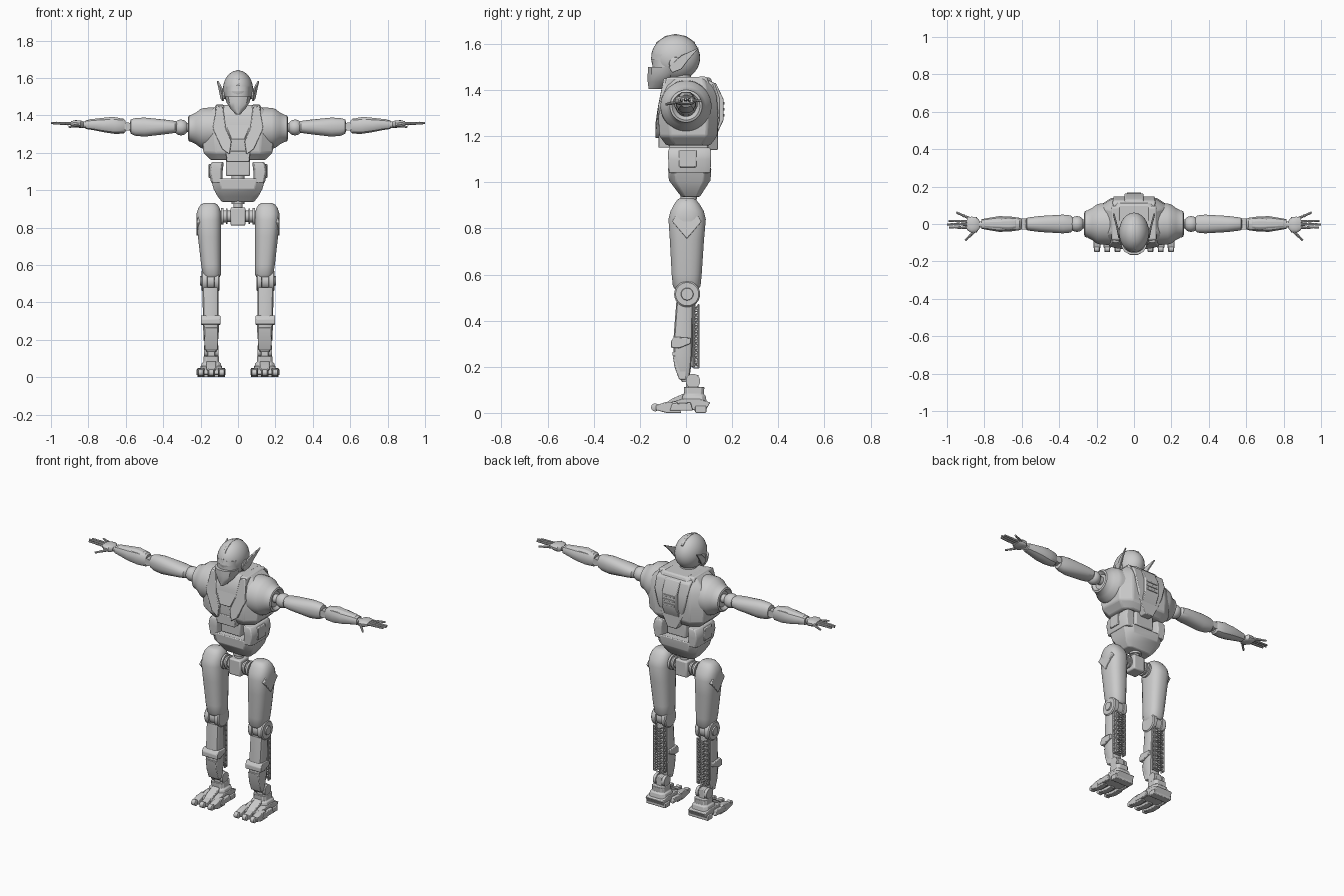
import bpy, bmesh, math
from mathutils import Vector

AX = {'x': (1, 2, 0), 'y': (0, 2, 1), 'z': (0, 1, 2)}


def finish(name, bm, mirror=False, bevel=0.0, warp=None):
    if warp:
        for v in bm.verts:
            v.co = Vector(warp(*v.co))
    bmesh.ops.recalc_face_normals(bm, faces=bm.faces)
    me = bpy.data.meshes.new(name)
    bm.to_mesh(me)
    bm.free()
    ob = bpy.data.objects.new(name, me)
    bpy.context.collection.objects.link(ob)
    if bevel:
        b = ob.modifiers.new("bevel", 'BEVEL')
        b.width, b.segments, b.limit_method = bevel, 2, 'ANGLE'
    if mirror:
        ob.modifiers.new("mirror", 'MIRROR').use_mirror_merge = False
    return ob


def put(axis, a, b, t):
    v = [0, 0, 0]
    for i, c in zip(AX[axis], (a, b, t)):
        v[i] = c
    return v


def skin(bm, rings):
    rings = [[bm.verts.new(p) for p in r] for r in rings]
    n = len(rings[0])
    for r, s in zip(rings, rings[1:]):
        for i in range(n):
            bm.faces.new((r[i], r[(i + 1) % n], s[(i + 1) % n], s[i]))
    bm.faces.new(rings[0])
    bm.faces.new(rings[-1])


def loft(name, axis, secs, n=24, p=2.0, **kw):
    """Superellipse sections (t, centre a, centre b, radius a, radius b) along an axis."""
    ang = [(i + .5) * math.tau / n for i in range(n)]
    f = lambda c: math.copysign(abs(c) ** (2 / p), c)
    k = max(f(math.cos(a)) for a in ang)
    bm = bmesh.new()
    skin(bm, [[put(axis, ca + ra * f(math.cos(a)) / k, cb + rb * f(math.sin(a)) / k, t)
               for a in ang] for t, ca, cb, ra, rb in secs])
    return finish(name, bm, **kw)


def lathe(name, axis, a, b, prof, n=32, **kw):
    return loft(name, axis, [(t, a, b, r, r) for t, r in prof], n, **kw)


def prism(name, axis, prof, lo, hi, bevel=.004, **kw):
    bm = bmesh.new()
    skin(bm, [[put(axis, a, b, t) for a, b in prof] for t in (lo, hi)])
    return finish(name, bm, bevel=bevel, **kw)


def box(name, x0, x1, y0, y1, z0, z1, **kw):
    return prism(name, 'z', [(x0, y0), (x1, y0), (x1, y1), (x0, y1)], z0, z1, **kw)


def rods(name, segs, n=8, **kw):
    """Tapered rods (start, end, r1, r2) gathered in one mesh."""
    bm = bmesh.new()
    for p, q, r1, r2 in segs:
        p, q = Vector(p), Vector(q)
        rot = (q - p).to_track_quat('Z', 'Y')
        circ = [rot @ Vector((math.cos(i * math.tau / n), math.sin(i * math.tau / n), 0)) for i in range(n)]
        skin(bm, [[p + c * r1 for c in circ], [q + c * r2 for c in circ]])
    return finish(name, bm, **kw)


def ball(name, c, r, **kw):
    bm = bmesh.new()
    bmesh.ops.create_uvsphere(bm, u_segments=32, v_segments=20, radius=1)
    for v in bm.verts:
        v.co = Vector([c[i] + v.co[i] * r[i] for i in range(3)])
    return finish(name, bm, **kw)


# Head: helmet, brow, visor, pointed face mask, swept ear fins
ball("helmet", (0, -.045, 1.54), (.08, .106, .1))
prism("helmet_crest", 'x', [(-.15, 1.56), (-.128, 1.607), (-.09, 1.634), (-.045, 1.643), (0, 1.634),
                            (.04, 1.607), (.03, 1.56)], -.008, .008, bevel=.002)
loft("brow", 'z', [(1.53, 0, -.075, .066, .078), (1.555, 0, -.07, .07, .078)], 20, 2.3)
loft("visor", 'z', [(1.495, 0, -.08, .064, .066), (1.53, 0, -.08, .066, .066)], 20, 2.3)
loft("face_mask", 'z', [(1.405, 0, -.132, .012, .03), (1.435, 0, -.118, .04, .048),
                        (1.47, 0, -.102, .062, .064), (1.50, 0, -.1, .068, .064)], 12, 2.2)
prism("ear_fin", 'x', [(-.075, 1.50), (-.06, 1.475), (-.02, 1.49), (.01, 1.53), (.058, 1.585), (-.02, 1.55)],
      .074, .084, mirror=True, bevel=.002, warp=lambda x, y, z: (x + max(0, y + .06) * .26, y, z))
lathe("ear_disc", 'x', -.045, 1.515, [(.06, .03), (.083, .027), (.086, .02)], mirror=True)
lathe("neck", 'z', 0, -.025, [(1.40, .055), (1.44, .048), (1.50, .045)])

# Torso: faceted shell with raised chest and back plates
loft("chest", 'z', [(1.16, 0, .01, .145, .095), (1.20, 0, .01, .185, .125), (1.28, 0, .01, .19, .13),
                    (1.37, 0, .012, .185, .122), (1.415, 0, .012, .155, .11), (1.455, 0, .015, .115, .09)], 8, 4, bevel=.008)
slope = lambda x, y, z: (x, y + max(0, z - 1.27) * .2, z)
prism("chest_band", 'y', [(.115, 1.45), (.135, 1.33), (.085, 1.22), (.045, 1.19), (.035, 1.26), (.065, 1.33), (.08, 1.445)],
      -.133, -.08, mirror=True, warp=slope)
prism("chest_centre", 'y', [(-.07, 1.36), (.07, 1.36), (.035, 1.27), (-.035, 1.27)], -.128, -.08, warp=slope)
prism("collar_side", 'x', [(-.1, 1.40), (-.085, 1.455), (.09, 1.458), (.11, 1.40)], .075, .12, mirror=True, bevel=.008)
prism("belly_plate", 'y', [(-.065, 1.21), (.065, 1.21), (.06, 1.15), (-.06, 1.15)], -.12, -.06)
prism("back_pack", 'x', [(.09, 1.445), (.125, 1.43), (.148, 1.36), (.148, 1.27), (.12, 1.19), (.09, 1.18)], -.115, .115, bevel=.01,
      warp=lambda x, y, z: (x * (1 - max(0, 1.34 - z) * 3), y, z))
prism("back_spine", 'x', [(.1, 1.435), (.13, 1.43), (.163, 1.36), (.163, 1.27), (.135, 1.21), (.1, 1.2)], -.05, .05)
for i in range(3):
    box("back_vent", -.038, .038, .14, .168, 1.285 + i * .026, 1.297 + i * .026, bevel=.002)
prism("lower_back", 'y', [(-.08, 1.24), (.08, 1.24), (.03, 1.14), (-.03, 1.14)], .08, .138)

# Arms
lathe("shoulder_bell", 'x', 0, 1.33, [(.12, .112), (.18, .11), (.2, .104), (.225, .085), (.25, .072), (.262, .07),
                                      (.266, .06), (.25, .045)], mirror=True)
lathe("shoulder_axle", 'x', 0, 1.335, [(.23, .025), (.3, .025)], mirror=True)
ball("shoulder_ball", (.305, 0, 1.335), (.041, .042, .042), mirror=True)
loft("upper_arm", 'x', [(.325, 0, 1.338, .03, .028), (.338, 0, 1.338, .046, .032), (.38, 0, 1.338, .05, .038),
                        (.5, 0, 1.337, .043, .051), (.55, 0, 1.338, .037, .047), (.573, 0, 1.34, .033, .038),
                        (.577, 0, 1.34, .022, .025)], 20, 2.3, mirror=True)
lathe("elbow_axle", 'x', 0, 1.34, [(.56, .02), (.62, .02)], 16, mirror=True)
rods("elbow_pin", [((.591, -.03, 1.34), (.591, .03, 1.34), .022, .022)], 20, mirror=True)
loft("forearm", 'x', [(.602, 0, 1.342, .028, .03), (.612, 0, 1.342, .033, .04), (.66, 0, 1.344, .04, .043),
                      (.72, 0, 1.347, .042, .037), (.78, 0, 1.35, .032, .028), (.815, 0, 1.35, .026, .023)], 12, 2.6, mirror=True)
loft("forearm_guard", 'x', [(.63, 0, 1.365, .025, .02), (.67, 0, 1.37, .03, .022), (.8, 0, 1.362, .02, .016)],
     8, 3, mirror=True, bevel=.003)
lathe("wrist", 'x', -.003, 1.35, [(.8, .017), (.85, .017)], 16, mirror=True)
loft("palm", 'x', [(.827, -.003, 1.352, .022, .014), (.842, -.004, 1.353, .042, .02), (.87, -.004, 1.355, .043, .019),
                   (.893, 0, 1.356, .032, .012)], 16, 2.8, mirror=True)
fingers = []
for a, b in [((.88, -.02, 1.356), (.99, -.018, 1.357)), ((.885, -.002, 1.357), (1.0, -.002, 1.36)),
             ((.885, .014, 1.357), (.992, .017, 1.358)), ((.875, .028, 1.355), (.95, .062, 1.353)),
             ((.85, -.036, 1.348), (.902, -.088, 1.338))]:
    a, b = Vector(a), Vector(b)
    for s, e, r in ((0, .38, .0085), (.41, .7, .0075), (.73, 1, .0065)):
        fingers.append((a.lerp(b, s), a.lerp(b, e), r, r * .8))
    fingers.append((a, a.lerp(b, .97), .004, .004))
rods("fingers", fingers, mirror=True)

# Waist: cradle with two uprights around a centre block
box("waist_block", -.065, .065, -.072, .095, 1.075, 1.19, bevel=.008)
lathe("waist_post", 'z', 0, .01, [(1.0, .035), (1.1, .035)])
loft("waist_cradle", 'z', [(.937, 0, .02, .085, .04), (.965, 0, .018, .108, .06), (1.005, 0, .016, .13, .09),
                           (1.062, 0, .016, .146, .094)], 8, 4.5, bevel=.005)
loft("waist_upright", 'z', [(1.04, .113, .016, .031, .09), (1.1, .119, .016, .037, .093), (1.135, .114, .016, .036, .093),
                            (1.15, .108, .016, .03, .088)], 8, 5, mirror=True, bevel=.004)
box("waist_side_panel", .14, .157, -.03, .045, 1.065, 1.14, mirror=True)

# Hip joint
lathe("hip_swivel", 'z', 0, .012, [(.89, .025), (.925, .025), (.925, .035), (.96, .035)])
box("hip_block", -.04, .04, -.035, .05, .81, .908, bevel=.008)
lathe("hip_axle", 'x', .005, .86, [(.03, .03), (.055, .03), (.055, .042), (.065, .042), (.065, .032), (.078, .032),
                                   (.078, .044), (.09, .044), (.09, .03), (.12, .03)], mirror=True)

# Legs
loft("thigh", 'z', [(.535, .14, .003, .042, .05), (.55, .14, .003, .049, .06), (.6, .144, .003, .053, .065),
                    (.75, .152, .004, .062, .074), (.84, .156, .005, .066, .081), (.875, .156, .005, .065, .072),
                    (.905, .155, .004, .057, .055), (.925, .154, .003, .042, .04), (.932, .153, .002, .025, .025)], 20, 2.5, mirror=True)
prism("thigh_plate", 'x', [(-.06, .83), (0, .925), (.068, .83), (.004, .755)], .19, .222, mirror=True,
      warp=lambda x, y, z: (x - max(0, z - .83) * .22, y, z))
lathe("knee_hub", 'x', .005, .515, [(.098, .03), (.098, .05), (.104, .056), (.125, .056), (.127, .048), (.163, .048),
                                    (.165, .056), (.19, .056), (.196, .05), (.196, .027), (.203, .025)], mirror=True)
loft("shin", 'z', [(.135, .143, -.004, .026, .014), (.16, .143, -.008, .033, .024), (.2, .143, -.012, .037, .034),
                   (.25, .144, -.014, .042, .041), (.34, .146, -.012, .042, .041), (.48, .147, -.005, .043, .037)],
     12, 4, mirror=True)
prism("shin_band", 'x', [(-.066, .283), (-.066, .31), (-.052, .33), (.02, .325), (.02, .3), (-.03, .28)],
      .094, .199, mirror=True)
prism("shin_lower_guard", 'x', [(-.06, .265), (-.05, .2), (-.03, .145), (.0, .145), (.01, .26)], .108, .178, mirror=True)
# Lattice frame behind each shin
truss, bays, z0, dz = [], 9, .195, .0305
for y in (.032, .054):
    for x in (.113, .18):
        truss.append(((x, y, z0), (x, y, z0 + bays * dz), .0045, .0045))
for i in range(bays):
    a, b = z0 + i * dz, z0 + (i + 1) * dz
    for p, q in (((.113, .032), (.113, .054)), ((.18, .032), (.18, .054)), ((.113, .054), (.18, .054))):
        truss += [((*p, a), (*q, b), .003, .003), ((*p, b), (*q, a), .003, .003), ((*p, a), (*q, a), .003, .003)]
rods("shin_lattice", truss, 6, mirror=True)
box("lattice_back_core", .125, .168, .02, .042, .2, .48, mirror=True)

# Feet
lathe("ankle_hub", 'x', .03, .138, [(.105, .02), (.105, .031), (.122, .031), (.122, .024), (.164, .024), (.164, .031),
                                    (.181, .031), (.181, .02)], mirror=True)
box("ankle_strut", .124, .162, .0, .055, .08, .165, mirror=True)
loft("ankle_block", 'z', [(.045, .143, .035, .058, .055), (.075, .143, .035, .05, .05), (.08, .143, .035, .042, .042),
                          (.112, .143, .035, .042, .045)], 8, 4.5, mirror=True, bevel=.003)
prism("foot_body", 'x', [(-.09, .015), (-.085, .04), (-.02, .06), (.06, .06), (.105, .045), (.085, .01)], .085, .201, mirror=True)
box("heel_pad", .078, .208, .04, .088, 0, .03, mirror=True)
prism("instep", 'x', [(-.1, .035), (-.06, .062), (.0, .088), (.0, .04)], .118, .168, mirror=True)
for x in (.088, .143, .198):
    prism("toe", 'x', [(-.13, .012), (-.13, .034), (-.09, .046), (-.04, .05), (-.02, .0), (-.085, 0)], x - .019, x + .019, mirror=True)
    lathe("toe_roller", 'x', -.134, .024, [(x - .015, .012), (x - .012, .017), (x + .012, .017), (x + .015, .012)], 16, mirror=True)
for x in (.066, .202):
    prism("foot_side_pod", 'x', [(-.07, .01), (-.06, .04), (.02, .045), (.03, .01)], x, x + .019, mirror=True)

# Shading
bpy.ops.object.select_all(action='SELECT')
bpy.context.view_layer.objects.active = bpy.context.selected_objects[0]
bpy.ops.object.shade_smooth_by_angle(angle=math.radians(32))
